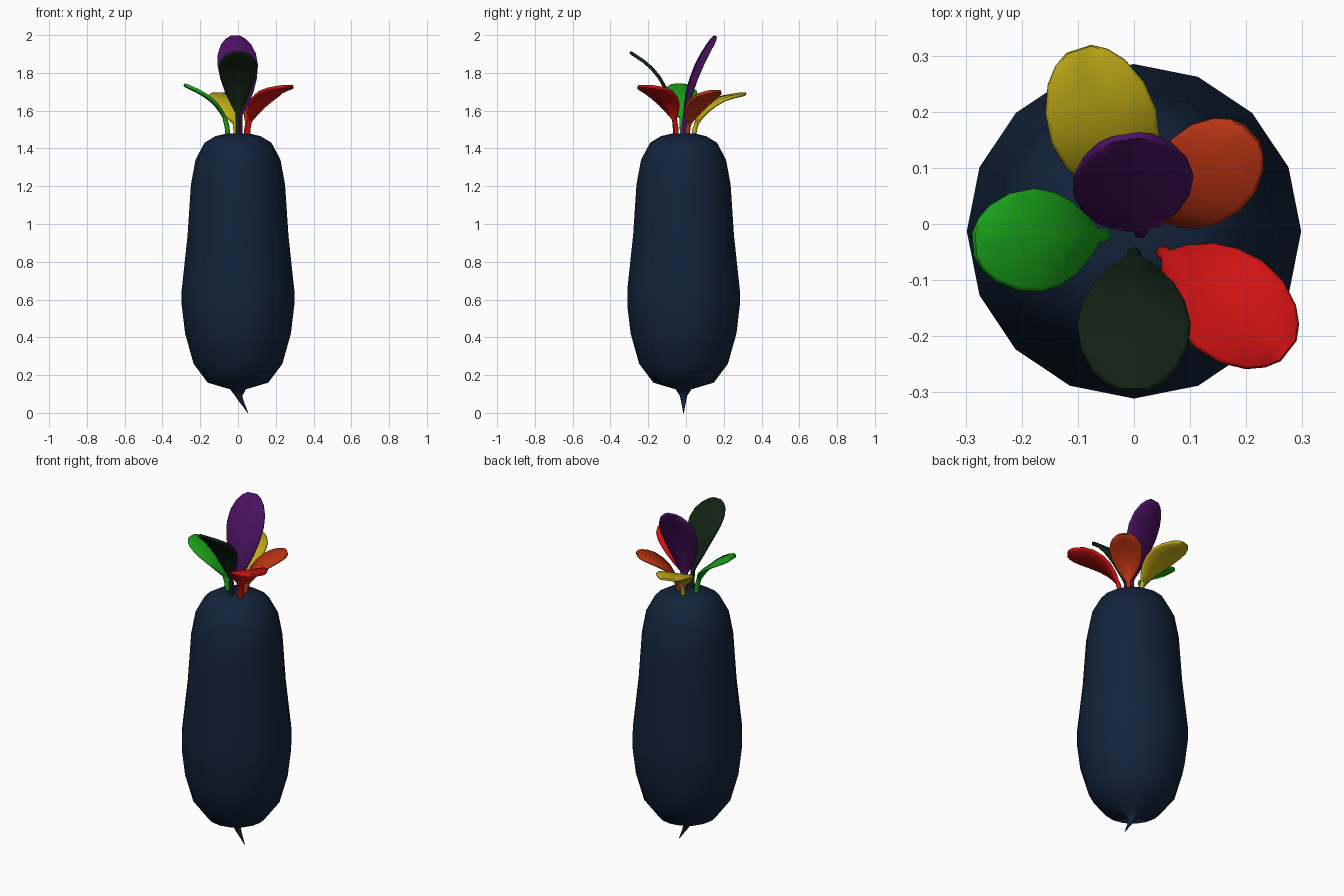
import bpy, bmesh, math
from mathutils import Vector

if "Cube" in bpy.data.objects:
    bpy.data.objects.remove(bpy.data.objects["Cube"])


def loft(name, rings, color, angle=60):
    """Skin a list of equal-length point rings, closing both ends."""
    bm = bmesh.new()
    rows = [[bm.verts.new(p) for p in ring] for ring in rings]
    n = len(rows[0])
    for a, b in zip(rows, rows[1:]):
        for i in range(n):
            j = (i + 1) % n
            bm.faces.new((a[i], a[j], b[j], b[i]))
    bm.faces.new(rows[0][::-1])
    bm.faces.new(rows[-1])
    bmesh.ops.recalc_face_normals(bm, faces=bm.faces)
    mesh = bpy.data.meshes.new(name)
    bm.to_mesh(mesh)
    bm.free()
    mat = bpy.data.materials.new(name + "_color")
    mat.diffuse_color = (*color, 1)
    mat.use_nodes = True
    mat.node_tree.nodes["Principled BSDF"].inputs["Base Color"].default_value = mat.diffuse_color
    mesh.materials.append(mat)
    obj = bpy.data.objects.new(name, mesh)
    bpy.context.collection.objects.link(obj)
    bpy.ops.object.select_all(action='DESELECT')
    obj.select_set(True)
    bpy.context.view_layer.objects.active = obj
    bpy.ops.object.shade_smooth_by_angle(angle=math.radians(angle))
    return obj


def spline(pts, t):
    """Catmull-Rom point at t in 0..1."""
    p = [2 * pts[0] - pts[1]] + pts + [2 * pts[-1] - pts[-2]]
    f = t * (len(pts) - 1)
    i = min(int(f), len(pts) - 2)
    f -= i
    a, b, c, d = p[i:i + 4]
    return 0.5 * (2 * b + (c - a) * f + (2 * a - 5 * b + 4 * c - d) * f * f
                  + (3 * b - a - 3 * c + d) * f ** 3)


# Root: 16-sided turned body with a small bent tail (z, radius, x offset)
CY = -0.013
profile = [(0.0, 0.002, 0.052), (0.03, 0.007, 0.036), (0.06, 0.013, 0.018),
           (0.09, 0.019, 0.004), (0.125, 0.042, 0), (0.16, 0.16, 0),
           (0.26, 0.235, 0), (0.42, 0.28, 0), (0.57, 0.298, 0), (0.65, 0.298, 0),
           (0.94, 0.267, 0), (1.21, 0.249, 0), (1.34, 0.225, 0), (1.43, 0.177, 0),
           (1.465, 0.12, 0), (1.48, 0.055, 0)]
loft("root_body", [[(x + r * math.cos(k * math.pi / 8), CY + r * math.sin(k * math.pi / 8), z)
                    for k in range(16)] for z, r, x in profile],
     (0.006, 0.017, 0.042), 80)

# Leaf cross-sections: round stalk and flat blade with thin edges
ROUND = [(math.cos(math.radians(18 + 36 * k)), math.sin(math.radians(18 + 36 * k)))
         for k in range(10)]
FLAT = [(1, .4), (.92, 1), (0, 1), (-.92, 1), (-1, .4),
        (-1, -.4), (-.92, -1), (0, -1), (.92, -1), (1, -.4)]
BLADE = [(0, .15), (.12, .42), (.28, .7), (.45, .9), (.62, 1), (.77, .94),
         (.89, .74), (.96, .5), (1, .25)]


def leaf(name, base, yaw, path, half_width, start, color):
    """Stalk and blade swept along (outward, height) points."""
    yaw = math.radians(yaw)
    out = Vector((math.cos(yaw), math.sin(yaw), 0))
    side = Vector((-out.y, out.x, 0))
    pts = [Vector((base[0], base[1], 0)) + out * s + Vector((0, 0, z)) for s, z in path]
    stations = [(t * start, 0.013, 0.013, ROUND) for t in (0, .3, .6, .9)]
    stations += [(start + (1 - start) * u, half_width * w, 0.009 if u < 1 else 0.006, FLAT)
                 for u, w in BLADE]
    rings = []
    for t, w, h, cross in stations:
        c = spline(pts, t)
        tangent = (spline(pts, min(t + .01, 1)) - spline(pts, max(t - .01, 0))).normalized()
        up = tangent.cross(side)
        rings.append([c + side * (a * w) + up * (b * h) for a, b in cross])
    loft(name, rings, color)


# Leaves fanned around the crown
leaf("purple_leaf", (0.012, -0.015), 99,
     [(0, 1.44), (.012, 1.58), (.04, 1.72), (.095, 1.86), (.172, 1.994)],
     0.108, 0.25, (0.07, 0.006, 0.12))
leaf("dark_leaf", (0, -0.052), -90,
     [(0, 1.44), (.015, 1.59), (.065, 1.735), (.14, 1.835), (.245, 1.91)],
     0.101, 0.25, (0.006, 0.016, 0.007))
leaf("red_leaf", (0.05, -0.05), -38,
     [(0, 1.44), (.012, 1.54), (.065, 1.635), (.16, 1.70), (.285, 1.73)],
     0.098, 0.3, (0.62, 0.006, 0.006))
leaf("orange_leaf", (0.04, 0.005), 43,
     [(0, 1.44), (.012, 1.52), (.05, 1.60), (.13, 1.665), (.23, 1.705)],
     0.088, 0.3, (0.5, 0.035, 0.006))
leaf("yellow_leaf", (-0.01, 0.04), 108,
     [(0, 1.44), (.012, 1.52), (.06, 1.60), (.15, 1.66), (.285, 1.69)],
     0.098, 0.3, (0.52, 0.4, 0.008))
leaf("green_leaf", (-0.05, -0.02), 184,
     [(0, 1.44), (.015, 1.545), (.06, 1.625), (.13, 1.685), (.235, 1.738)],
     0.092, 0.3, (0.01, 0.36, 0.01))
